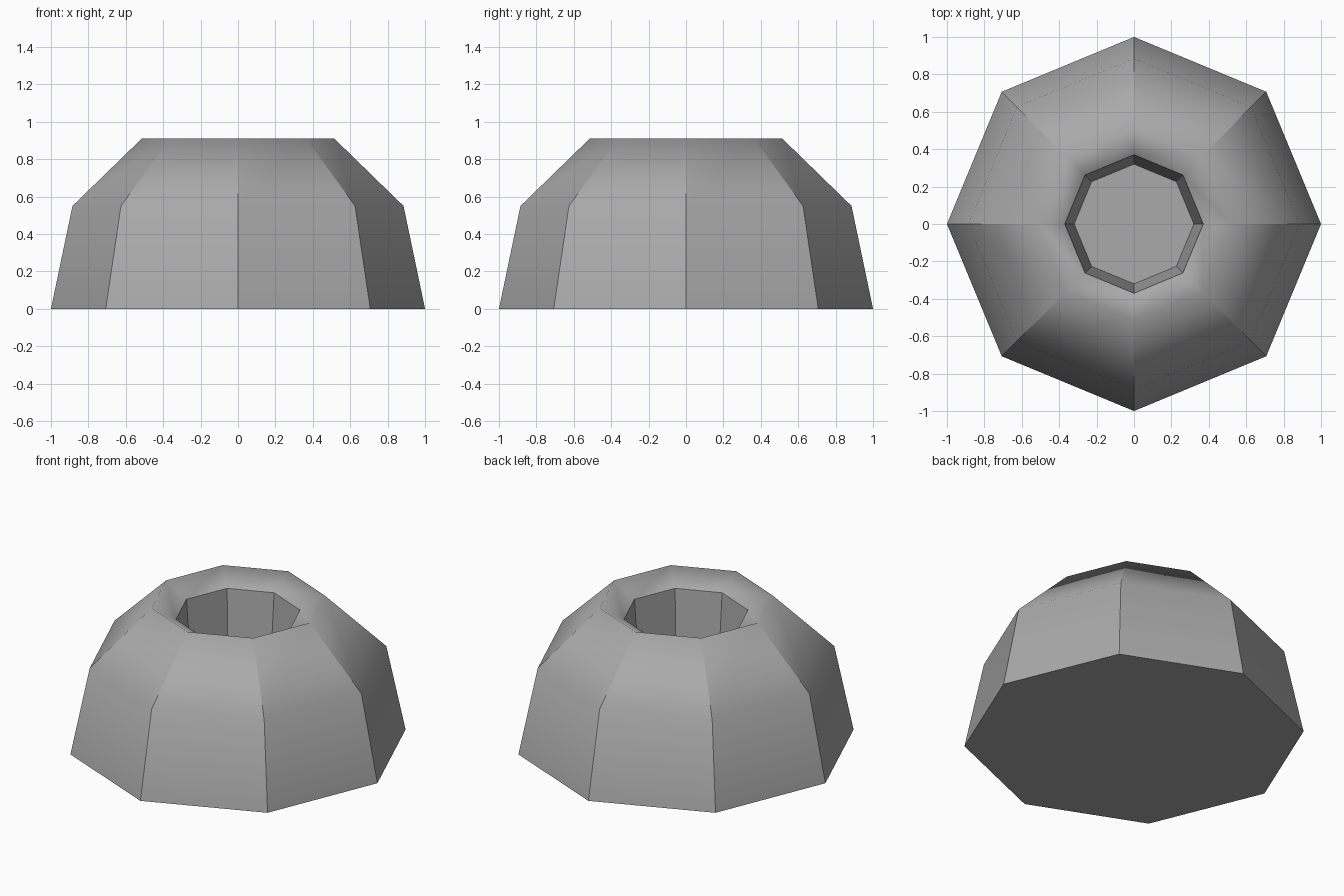
import bpy
import bmesh
from math import cos, sin, tau

cube = bpy.data.objects.get("Cube")
if cube:
    bpy.data.objects.remove(cube, do_unlink=True)

SIDES = 8

# Single stone colour
stone = bpy.data.materials.new("stone grey")
stone.use_nodes = True
colour = (0.4, 0.4, 0.4, 1.0)
stone.diffuse_color = colour
stone.node_tree.nodes["Principled BSDF"].inputs["Base Color"].default_value = colour

# Profile (radius, height): base, shoulder, rim, lip, pit floor
profile = [(1.0, 0.0), (0.885, 0.55), (0.515, 0.91), (0.37, 0.826), (0.32, 0.2)]
BASE, SHOULDER, RIM, LIP, FLOOR = range(5)

bm = bmesh.new()
rings = [[bm.verts.new((r * cos(tau * i / SIDES), r * sin(tau * i / SIDES), z))
          for i in range(SIDES)] for r, z in profile]

# Octagonal bands from the base up over the rim and down into the pit
for low, high in zip(rings, rings[1:]):
    for i in range(SIDES):
        j = (i + 1) % SIDES
        bm.faces.new((low[i], low[j], high[j], high[i]))

# Closed underside and pit floor
bm.faces.new(rings[BASE][::-1])
bm.faces.new(rings[FLOOR])

for face in bm.faces:
    face.smooth = True


def sharpen(a, b):
    bm.edges.get((a, b)).smooth = False


# Hard ring edges and hard upright corners; the rim and lip stay soft
for i in range(SIDES):
    for level in (BASE, LIP, FLOOR):
        sharpen(rings[level][i], rings[level][(i + 1) % SIDES])
    for level in (BASE, SHOULDER, LIP):
        sharpen(rings[level][i], rings[level + 1][i])

bmesh.ops.recalc_face_normals(bm, faces=bm.faces[:])
mesh = bpy.data.meshes.new("crater_mound")
bm.to_mesh(mesh)
bm.free()
mesh.materials.append(stone)
mound = bpy.data.objects.new("crater_mound", mesh)
bpy.context.collection.objects.link(mound)
